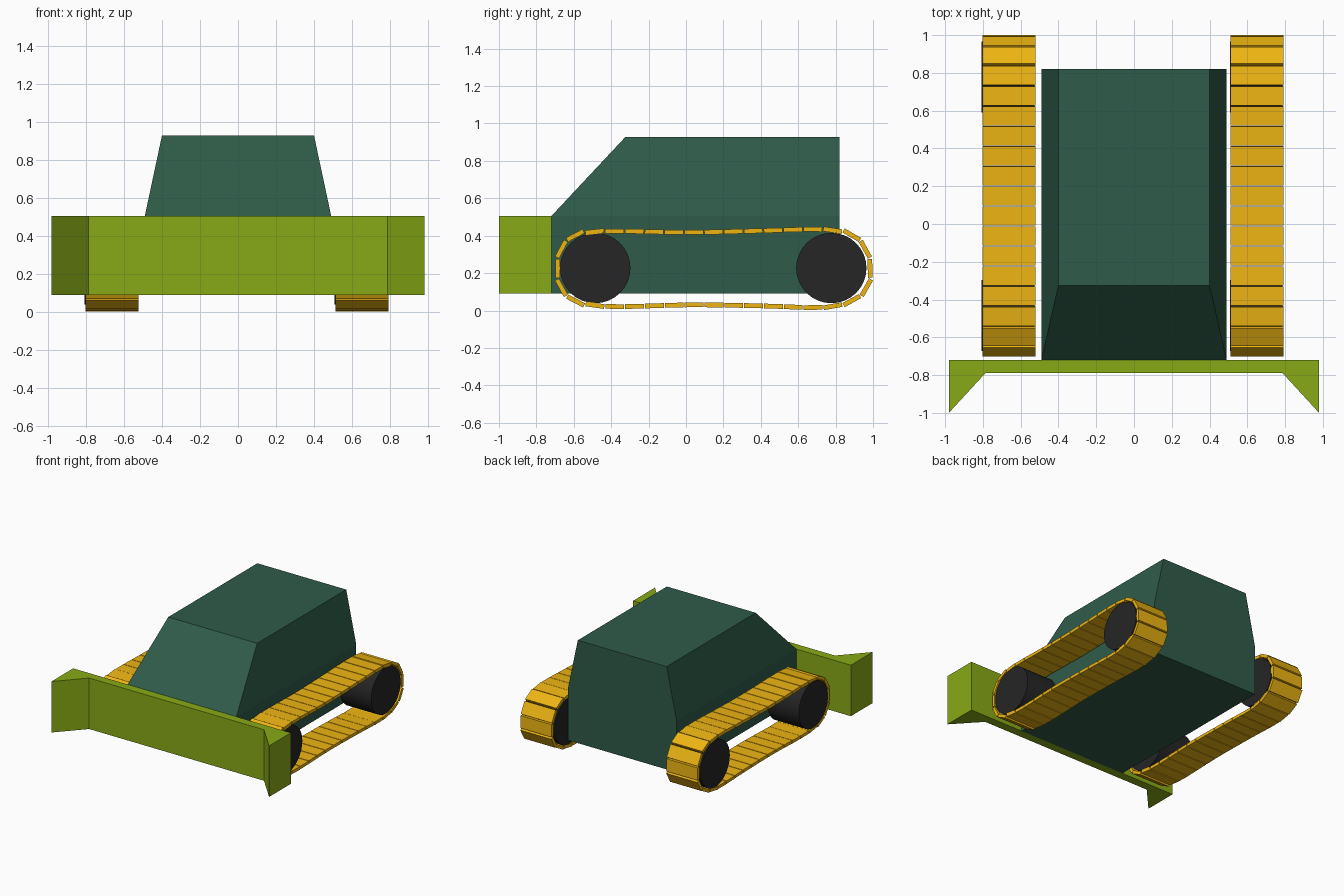
import bpy, bmesh, math
from mathutils import Vector, Matrix

if "Cube" in bpy.data.objects:
    bpy.data.objects.remove(bpy.data.objects["Cube"])


def material(name, rgb):
    m = bpy.data.materials.new(name)
    m.diffuse_color = (*rgb, 1)
    m.use_nodes = True
    m.node_tree.nodes["Principled BSDF"].inputs["Base Color"].default_value = m.diffuse_color
    return m


GREEN = material("dark_green", (0.028, 0.105, 0.066))
LIME = material("lime", (0.25, 0.40, 0.008))
YELLOW = material("yellow", (0.85, 0.46, 0.006))
BLACK = material("black", (0.019, 0.019, 0.019))


def finish(bm, name, mat):
    bmesh.ops.recalc_face_normals(bm, faces=bm.faces)
    me = bpy.data.meshes.new(name)
    bm.to_mesh(me)
    bm.free()
    me.materials.append(mat)
    ob = bpy.data.objects.new(name, me)
    bpy.context.collection.objects.link(ob)
    return ob


def loft(bm, a, b):
    """Solid between two matching outlines."""
    va, vb = [bm.verts.new(p) for p in a], [bm.verts.new(p) for p in b]
    bm.faces.new(va)
    bm.faces.new(vb)
    for i in range(len(a)):
        j = (i + 1) % len(a)
        bm.faces.new((va[i], va[j], vb[j], vb[i]))


# Body: side profile (y, z, half width) with the cab tapering inwards
profile = [(-0.72, 0.09, 0.49), (-0.72, 0.505, 0.49), (-0.325, 0.927, 0.40),
           (0.82, 0.927, 0.40), (0.82, 0.505, 0.49), (0.82, 0.09, 0.49)]
bm = bmesh.new()
loft(bm, [(-w, y, z) for y, z, w in profile], [(w, y, z) for y, z, w in profile])
# the side outlines are bent: split them at the belt line
bm.verts.ensure_lookup_table()
for f in [f for f in bm.faces if len(f.verts) == 6]:
    belt = [v for v in f.verts if abs(v.co.z - 0.505) < 1e-4]
    bmesh.utils.face_split(f, belt[0], belt[1])
finish(bm, "body", GREEN)

# Blade with angled side wings
outline = [(-0.98, -0.72), (0.98, -0.72), (0.98, -1.0),
           (0.787, -0.79), (-0.787, -0.79), (-0.98, -1.0)]
bm = bmesh.new()
loft(bm, [(x, y, 0.09) for x, y in outline], [(x, y, 0.505) for x, y in outline])
finish(bm, "blade", LIME)

# Track centre line (y, z), starting at the front
path = [(-.686, .225), (-.665, .33), (-.605, .395), (-.50, .420), (-.36, .424),
        (.02, .418), (.39, .426), (.67, .434), (.79, .428), (.90, .395),
        (.965, .315), (.984, .22), (.963, .12), (.90, .06), (.79, .024),
        (.69, .016), (.39, .025), (.02, .030), (-.36, .021), (-.50, .030),
        (-.605, .058), (-.665, .12)]


def sample_path(steps=12):
    """Smooth closed curve through the path points."""
    n, out = len(path), []
    for i in range(n):
        p0, p1, p2, p3 = (Vector(path[(i + k) % n]) for k in (-1, 0, 1, 2))
        m1, m2 = [(b - a) / ((b - m).length + (m - a).length) * (p2 - p1).length
                  for a, m, b in ((p0, p1, p2), (p1, p2, p3))]
        for s in range(steps):
            t = s / steps
            out.append(p1 * (2*t**3 - 3*t**2 + 1) + m1 * (t**3 - 2*t**2 + t)
                       + p2 * (3*t**2 - 2*t**3) + m2 * (t**3 - t**2))
    return out


def links(count):
    """Evenly spaced link frames: centre, angle, pitch."""
    pts = sample_path()
    pts.append(pts[0])
    segs = list(zip(pts, pts[1:]))
    pitch = sum((b - a).length for a, b in segs) / count
    res, run, k = [], 0.0, 0
    for a, b in segs:
        l = (b - a).length
        while k < count and k * pitch <= run + l:
            res.append(a.lerp(b, (k * pitch - run) / l))
            k += 1
        run += l
    for i, c in enumerate(res):
        d = res[(i + 1) % count] - res[i - 1]
        yield c, math.atan2(d.y, d.x), pitch


# Tracks made of flat separate links, and the wheels inside them
for side, tx in (("left", -0.662), ("right", 0.652)):
    bm = bmesh.new()
    for c, ang, pitch in links(36):
        mat = (Matrix.Translation((tx, c.x, c.y)) @ Matrix.Rotation(ang, 4, 'X')
               @ Matrix.Diagonal((0.28, pitch * 0.95, 0.025, 1)))
        bmesh.ops.create_cube(bm, size=1, matrix=mat)
    finish(bm, side + "_track", YELLOW)
    for end, wy in (("front", -0.485), ("rear", 0.777)):
        bm = bmesh.new()
        bmesh.ops.create_cone(
            bm, cap_ends=True, segments=32, radius1=0.188, radius2=0.188, depth=0.28,
            matrix=Matrix.Translation((tx - 0.005, wy, 0.227)) @ Matrix.Rotation(math.pi / 2, 4, 'Y'))
        ob = finish(bm, f"{side}_{end}_wheel", BLACK)
        bpy.ops.object.select_all(action='DESELECT')
        ob.select_set(True)
        bpy.context.view_layer.objects.active = ob
        bpy.ops.object.shade_smooth_by_angle(angle=math.radians(30))
